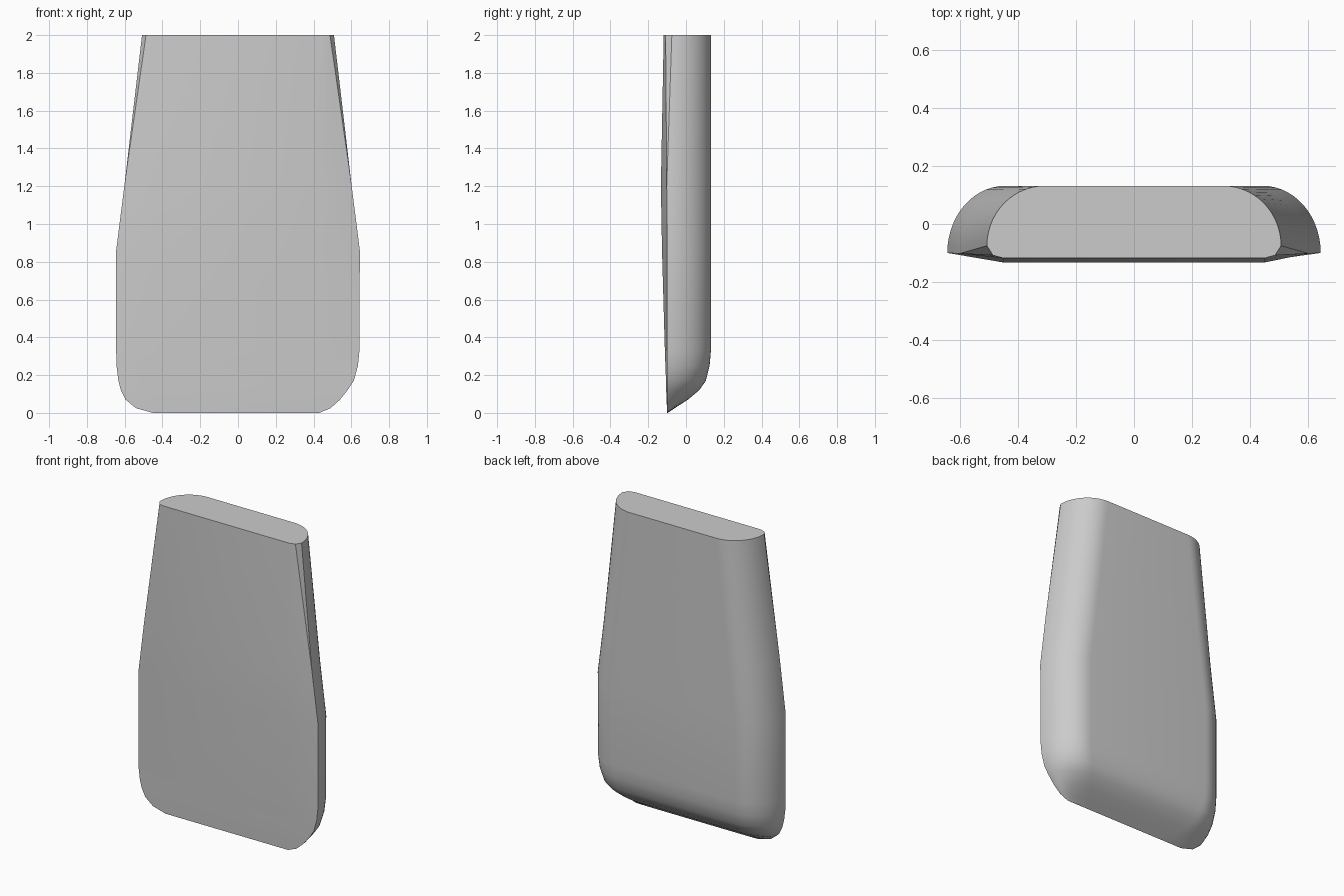
import bpy
import bmesh
from math import sin, cos, pi, radians

if "Cube" in bpy.data.objects:
    bpy.data.objects.remove(bpy.data.objects["Cube"])

# Single plain grey
grey = bpy.data.materials.new("plain grey")
grey.use_nodes = True
colour = (0.6, 0.6, 0.6, 1)
grey.diffuse_color = colour
grey.node_tree.nodes["Principled BSDF"].inputs["Base Color"].default_value = colour

# Levels: height, half width left, half width right, front y, rim y, back y
LEVELS = [
    (0.0, 0.43, 0.45, -0.10, -0.10, -0.097),
    (0.025, 0.49, 0.54, -0.101, -0.10, -0.06),
    (0.07, 0.54, 0.595, -0.103, -0.10, 0.01),
    (0.12, 0.58, 0.62, -0.105, -0.10, 0.07),
    (0.17, 0.613, 0.633, -0.106, -0.10, 0.105),
    (0.25, 0.635, 0.643, -0.109, -0.10, 0.125),
    (0.33, 0.643, 0.645, -0.112, -0.10, 0.132),
    (0.86, 0.645, 0.645, -0.127, -0.10, 0.132),
    (1.2, 0.602, 0.602, -0.133, -0.102, 0.132),
    (2.0, 0.508, 0.508, -0.118, -0.108, 0.132),
]
ARC_STEPS = 14


def half_section(level, side):
    """Half outline from the front middle strip round to the back."""
    z, left, right, front, rim, back = level
    width = left if side > 0 else right
    bevel = max(0, (z - 1.2) / 0.8)        # front bevel opens towards the top
    start = rim + 0.033 * bevel
    points = [(min(0.45, width - 0.04), front), (width - 0.021 * bevel, rim)]
    for i in range(ARC_STEPS + 1):
        a = pi / 2 * i / ARC_STEPS
        points.append((width - 0.2 * (1 - cos(a)), start + (back - start) * sin(a)))
    return [(side * x, y, z) for x, y in points]


# Loft the sections from the bottom edge to the flat top
bm = bmesh.new()
rings = []
for level in LEVELS:
    outline = half_section(level, 1) + half_section(level, -1)[::-1]
    rings.append([bm.verts.new(p) for p in outline])
count = len(rings[0])
for low, high in zip(rings, rings[1:]):
    for i in range(count):
        j = (i + 1) % count
        bm.faces.new((low[i], low[j], high[j], high[i]))
bm.faces.new(rings[0][::-1])
bm.faces.new(rings[-1])
bmesh.ops.remove_doubles(bm, verts=bm.verts, dist=0.0005)
bmesh.ops.recalc_face_normals(bm, faces=bm.faces)

mesh = bpy.data.meshes.new("tapered_body")
bm.to_mesh(mesh)
bm.free()
mesh.materials.append(grey)
body = bpy.data.objects.new("tapered_body", mesh)
bpy.context.collection.objects.link(body)
bpy.context.view_layer.objects.active = body
body.select_set(True)
bpy.ops.object.shade_smooth_by_angle(angle=radians(32))
